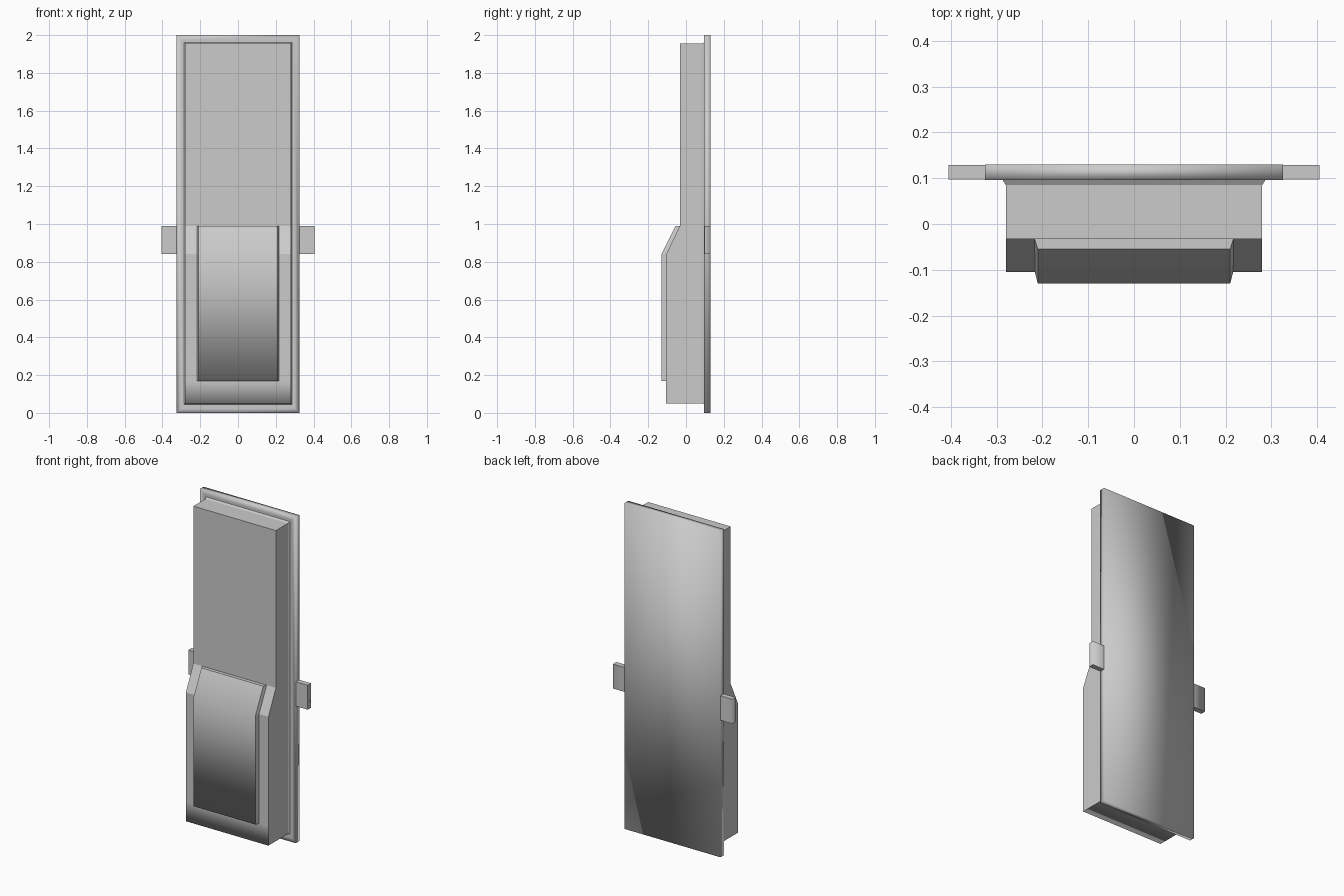
import bpy
import bmesh

cube = bpy.data.objects.get("Cube")
if cube:
    bpy.data.objects.remove(cube, do_unlink=True)

# One grey for the whole model
GREY = (0.6, 0.6, 0.6, 1)
grey = bpy.data.materials.new("plain grey")
grey.use_nodes = True
grey.diffuse_color = GREY
bsdf = next(n for n in grey.node_tree.nodes if n.type == 'BSDF_PRINCIPLED')
bsdf.inputs["Base Color"].default_value = GREY


def finish(name, bm, soft):
    """Turn a bmesh into an object; edges stay sharp unless soft(edge)."""
    bmesh.ops.recalc_face_normals(bm, faces=bm.faces)
    for f in bm.faces:
        f.smooth = True
    for e in bm.edges:
        e.smooth = soft(e)
    mesh = bpy.data.meshes.new(name)
    bm.to_mesh(mesh)
    bm.free()
    mesh.materials.append(grey)
    obj = bpy.data.objects.new(name, mesh)
    bpy.context.collection.objects.link(obj)
    return obj


def along(e, axis):
    return abs((e.verts[0].co - e.verts[1].co).normalized()[axis]) > 0.95


def middle(e):
    return (e.verts[0].co + e.verts[1].co) / 2


def box(lo, hi):
    bm = bmesh.new()
    bmesh.ops.create_cube(bm, size=1)
    for v in bm.verts:
        v.co = [a + (c + 0.5) * (b - a) for a, b, c in zip(lo, hi, v.co)]
    return bm


def prism(profile):
    """Extrude (y, z, half_width) points symmetrically across x."""
    bm = bmesh.new()
    left = [bm.verts.new((w, y, z)) for y, z, w in profile]
    right = [bm.verts.new((-w, y, z)) for y, z, w in profile]
    bm.faces.new(left)
    bm.faces.new(right[::-1])
    n = len(profile)
    for i in range(n):
        j = (i + 1) % n
        bm.faces.new((left[i], right[i], right[j], left[j]))
    return bm


# Back plate with a softly shaded rim
bm = box((-0.325, 0.096, 0), (0.325, 0.13, 2))
front = min(bm.faces, key=lambda f: f.calc_center_median().y)
bmesh.ops.inset_region(bm, faces=[front], thickness=0.035)
finish("back_plate", bm, lambda e: True)

# Small flare where the housing meets the plate
bm = box((-0.288, 0.085, 0.044), (0.288, 0.098, 1.963))
for v in bm.verts:
    if v.co.y < 0.09:
        v.co.x *= 0.28 / 0.288
        v.co.z += 0.008 if v.co.z < 1 else -0.008
finish("housing_flare", bm, lambda e: False)

# Stepped housing, thicker below the middle
W = 0.28
outline = [(0.1, 0.05), (-0.105, 0.05), (-0.105, 0.17), (-0.105, 0.84),
           (-0.033, 0.99), (-0.033, 1.955), (0.1, 1.955)]
bm = prism([(y, z, W) for y, z in outline])
finish("housing", bm,
       lambda e: along(e, 0) and middle(e).y < 0 and middle(e).z < 0.5)

# Raised front panel, split into base and face widths
BASE, FACE = 0.218, 0.21
face_line = [(-0.13, 0.17), (-0.13, 0.84), (-0.055, 0.99)]
base_line = [(-0.1, 0.17), (-0.1, 0.84), (-0.03, 0.99)]
bm = bmesh.new()
rows = []
for (fy, z), (by, bz) in zip(face_line, base_line):
    rows.append([bm.verts.new(p) for p in
                 ((-BASE, by, bz), (-FACE, fy, z), (FACE, fy, z), (BASE, by, bz))])
for a, b in zip(rows, rows[1:]):
    for i in range(4):
        j = (i + 1) % 4
        bm.faces.new((a[i], a[j], b[j], b[i]))
bm.faces.new(rows[0])
bm.faces.new(rows[-1][::-1])
finish("front_panel", bm,
       lambda e: along(e, 0) and middle(e).y < -0.11)

# Side tabs
for side, sign in (("left", 1), ("right", -1)):
    xs = sorted((sign * 0.32, sign * 0.405))
    bm = box((xs[0], 0.097, 0.84), (xs[1], 0.129, 0.99))
    finish(side + "_tab", bm,
           lambda e: along(e, 2) and abs(middle(e).x) > 0.4 and middle(e).y > 0.11)
